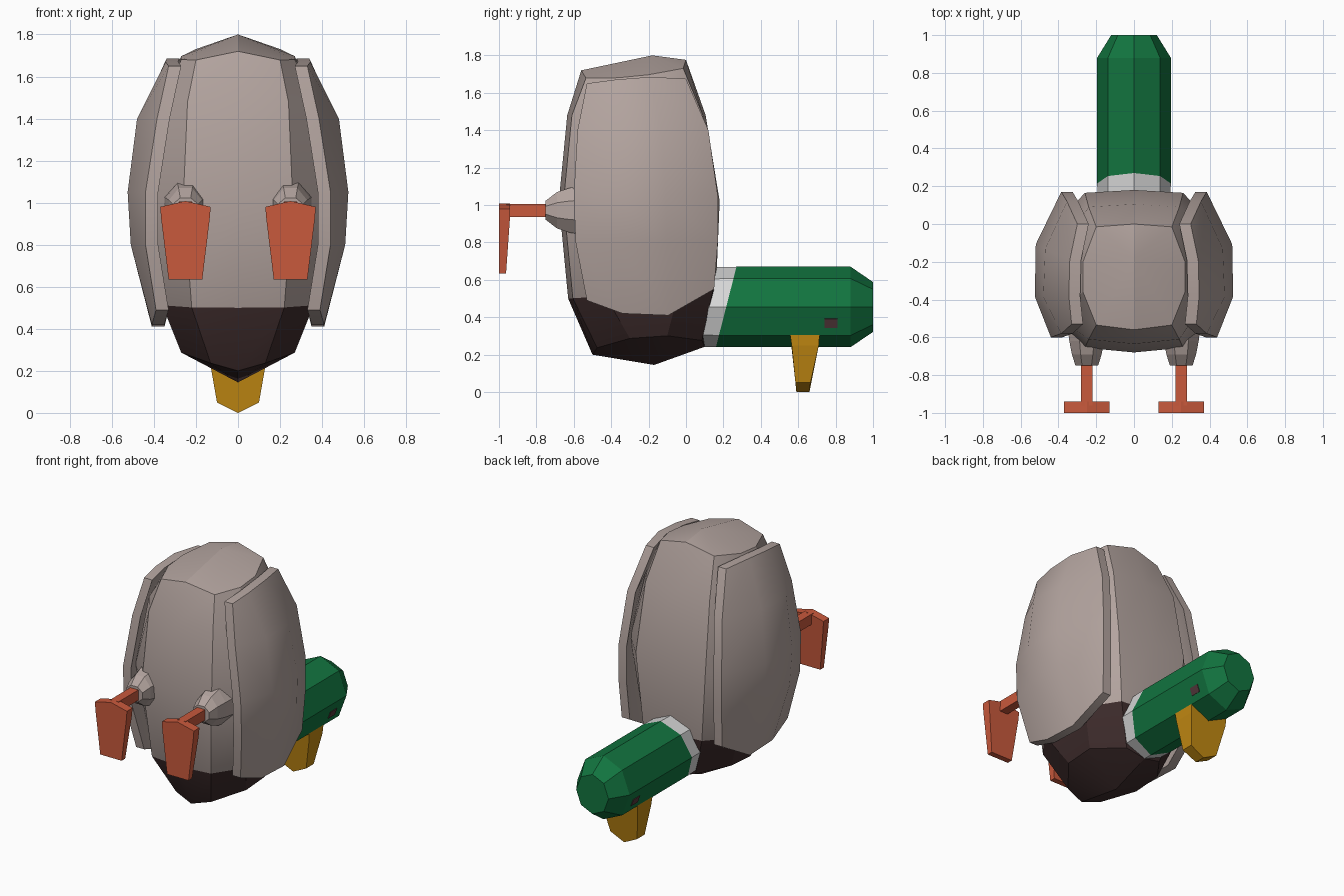
import bpy
import bmesh
from math import cos, sin, pi, radians
from mathutils import Vector

if "Cube" in bpy.data.objects:
    bpy.data.objects.remove(bpy.data.objects["Cube"], do_unlink=True)


def material(name, *rgb):
    m = bpy.data.materials.new(name)
    m.use_nodes = True
    m.diffuse_color = (*rgb, 1)
    m.node_tree.nodes["Principled BSDF"].inputs["Base Color"].default_value = (*rgb, 1)
    return m


GREY = material("warm grey feathers", 0.45, 0.37, 0.345)
BROWN = material("dark brown chest", 0.046, 0.024, 0.024)
GREEN = material("green head", 0.006, 0.175, 0.05)
WHITE = material("white collar", 0.68, 0.68, 0.68)
YELLOW = material("yellow beak", 0.54, 0.25, 0.006)
ORANGE = material("orange feet", 0.58, 0.1, 0.045)
EYE = material("eye brown", 0.09, 0.04, 0.045)


def build(name, verts, faces, mats, rule=None, smooth=None):
    me = bpy.data.meshes.new(name)
    me.from_pydata([tuple(v) for v in verts], [], faces)
    bm = bmesh.new()
    bm.from_mesh(me)
    bmesh.ops.recalc_face_normals(bm, faces=bm.faces)
    bm.to_mesh(me)
    bm.free()
    for m in mats:
        me.materials.append(m)
    if rule:
        for i, p in enumerate(me.polygons):
            p.material_index = rule(i)
    ob = bpy.data.objects.new(name, me)
    bpy.context.collection.objects.link(ob)
    if smooth:
        bpy.ops.object.select_all(action="DESELECT")
        ob.select_set(True)
        bpy.context.view_layer.objects.active = ob
        bpy.ops.object.shade_smooth_by_angle(angle=radians(smooth))
    return ob


def loft(name, rings, mats, tips=None, rule=None, smooth=None):
    """Skin equal rings; ends are flat caps, or fans to two tip points."""
    n = len(rings[0])
    verts = [v for r in rings for v in r]
    faces = [(k * n + i, k * n + (i + 1) % n, (k + 1) * n + (i + 1) % n, (k + 1) * n + i)
             for k in range(len(rings) - 1) for i in range(n)]
    last = (len(rings) - 1) * n
    if tips:
        a = len(verts)
        verts += tips
        faces += [(a, i, (i + 1) % n) for i in range(n)]
        faces += [(a + 1, last + i, last + (i + 1) % n) for i in range(n)]
    else:
        faces += [tuple(range(n)), tuple(range(last, last + n))]
    return build(name, verts, faces, mats, rule, smooth)


def prism(name, outline, mat):
    """Outline entries are (x, z, y_front, y_back)."""
    return loft(name, [[(x, f, z) for x, z, f, b in outline],
                       [(x, b, z) for x, z, f, b in outline]], [mat])


# Body: stacked ten-sided rings, chest down and tail up
def body_ring(z, front, back, panel, width, rise, tilt):
    half = [(0, front), (panel, front + 0.025), (width, front + 0.2),
            (width, back - 0.2), (panel, back - 0.015), (0, back)]
    pts = half + [(-x, y) for x, y in half[-2:0:-1]]
    return [(x, y, z + rise * abs(x) + tilt * (y - front)) for x, y in pts]


body_rows = [(0.2, -0.5, 0.1, 0.13, 0.27, 0.27, 0.07),
             (0.5, -0.63, 0.16, 0.22, 0.36, 0, 0.06),
             (1.02, -0.68, 0.18, 0.26, 0.43, 0, 0),
             (1.48, -0.635, 0.105, 0.24, 0.36, 0, 0),
             (1.72, -0.56, 0, 0.2, 0.27, -0.22, 0.1)]
loft("body", [body_ring(*r) for r in body_rows], [GREY, BROWN],
     tips=[(0, -0.17, 0.145), (0, -0.18, 1.8)],
     rule=lambda i: int(i < 10 or 40 <= i < 50), smooth=25)

# Wings: curved shells, each row is z, front y, back y, outer x from front to back
wing_rows = [(1.66, -0.53, 0.0, (0.33, 0.345, 0.34, 0.30)),
             (1.4, -0.58, 0.12, (0.385, 0.48, 0.47, 0.355)),
             (1.05, -0.6, 0.17, (0.44, 0.525, 0.52, 0.385)),
             (0.8, -0.59, 0.17, (0.44, 0.51, 0.51, 0.385)),
             (0.45, -0.53, 0.15, (0.39, 0.41, 0.41, 0.375))]
COLUMNS = (0, 0.28, 0.64, 1)
TOP_EDGE = (-0.01, 0.01, 0.025, 0.015)
HEM = (0.04, -0.03, -0.04, 0.1)


def wing(name, side):
    outer = []
    for k, (z, f, b, xs) in enumerate(wing_rows):
        shift = TOP_EDGE if k == 0 else HEM if k == 4 else (0, 0, 0, 0)
        outer += [Vector((side * x, f + (b - f) * t, z + dz))
                  for x, t, dz in zip(xs, COLUMNS, shift)]
    inner = [v - Vector((side * 0.06, 0, 0)) for v in outer]
    n = len(outer)
    quads = [(r * 4 + c, r * 4 + c + 1, r * 4 + c + 5, r * 4 + c + 4)
             for r in range(4) for c in range(3)]
    # Rim walks round the border of the grid
    border = [0, 1, 2, 3, 7, 11, 15, 19, 18, 17, 16, 12, 8, 4]
    rim = [(a, b, b + n, a + n) for a, b in zip(border, border[1:] + border[:1])]
    faces = quads + [tuple(i + n for i in q) for q in quads] + rim
    build(name, outer + inner, faces, [GREY], smooth=35)


# Neck and head: an octagonal tube running backwards
def tube_ring(y, scale=1, slant=0):
    pts = [(0.195 * scale * cos(i * pi / 4), 0.215 * scale * sin(i * pi / 4))
           for i in range(8)]
    return [(x, y + slant * z, 0.455 + z) for x, z in pts]


loft("collar", [tube_ring(0.06, 0.98, 0.1), tube_ring(0.215, 1, 0.256)], [WHITE])
loft("head", [tube_ring(0.215, 1, 0.256), tube_ring(0.88), tube_ring(1, 0.62)], [GREEN])

# Beak: tapered wedge hanging below the head
beak_half = [(0.14, 0.32, 0.555, 0.715), (0.135, 0.25, 0.565, 0.71), (0.1, 0.05, 0.585, 0.665)]
prism("beak", beak_half + [(0, 0, 0.59, 0.66)]
      + [(-x, z, f, b) for x, z, f, b in reversed(beak_half)], YELLOW)


# Eyes: thin plates on the lower side facets of the head
def eye(name, side):
    normal = Vector((0.936, 0, -0.351))
    base = [Vector((0.195 - 0.375 * (0.455 - z), y, z))
            for y, z in ((0.74, 0.345), (0.81, 0.345), (0.81, 0.392), (0.74, 0.392))]
    flip = Vector((side, 1, 1))
    loft(name, [[(v + normal * d) * flip for v in base] for d in (-0.003, 0.004)], [EYE])


# Legs: faceted thigh, square shin and a flat flared foot
def leg(label, side):
    cx = side * 0.25

    def thigh_ring(y, rx, rz):
        return [(cx + rx * cos((i + 0.5) * pi / 4), y, 0.972 + rz * sin((i + 0.5) * pi / 4))
                for i in range(8)]

    loft(label + "_thigh", [thigh_ring(-0.55, 0.11, 0.14), thigh_ring(-0.62, 0.1, 0.13),
                            thigh_ring(-0.69, 0.085, 0.105), thigh_ring(-0.75, 0.065, 0.055)],
         [GREY])
    prism(label + "_shin", [(cx + x, z, -0.96, -0.72) for x, z in
                            ((-0.03, 0.935), (0.03, 0.935), (0.03, 1.005), (-0.03, 1.005))],
          ORANGE)
    foot_half = [(0.08, 0.635, -1, -0.962), (0.115, 0.92, -1, -0.942), (0.12, 0.98, -1, -0.94)]
    prism(label + "_foot", [(cx + x, z, f, b) for x, z, f, b in foot_half]
          + [(cx, 1.008, -1, -0.94)]
          + [(cx - x, z, f, b) for x, z, f, b in reversed(foot_half)], ORANGE)


for label, side in (("left", 1), ("right", -1)):
    wing(label + "_wing", side)
    eye(label + "_eye", side)
    leg(label, side)
